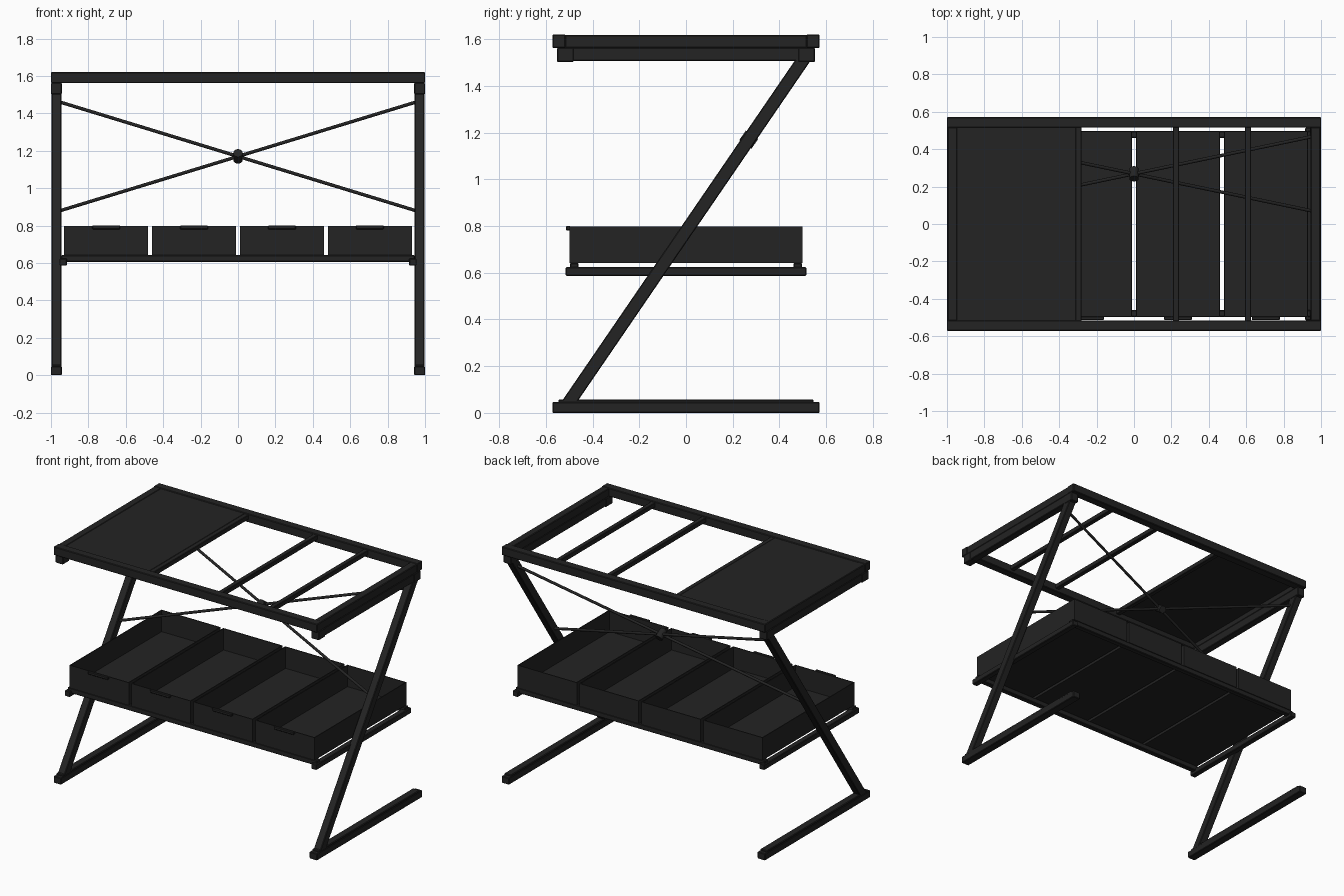
import bpy, bmesh, math
from mathutils import Vector, Matrix

if "Cube" in bpy.data.objects:
    bpy.data.objects.remove(bpy.data.objects["Cube"])


def material(name, v):
    m = bpy.data.materials.new(name)
    m.diffuse_color = (v, v, v, 1)
    m.use_nodes = True
    m.node_tree.nodes["Principled BSDF"].inputs["Base Color"].default_value = m.diffuse_color
    return m


BLACK = material("charcoal black", 0.017)


def finish(name, bm, bevel=0.0):
    if bevel:
        bmesh.ops.bevel(bm, geom=bm.edges[:], offset=bevel, segments=1, affect='EDGES')
    bmesh.ops.recalc_face_normals(bm, faces=bm.faces[:])
    me = bpy.data.meshes.new(name)
    bm.to_mesh(me)
    bm.free()
    me.materials.append(BLACK)
    ob = bpy.data.objects.new(name, me)
    bpy.context.collection.objects.link(ob)
    return ob


def box(name, x, y, z, bevel=0.004):
    bm = bmesh.new()
    bmesh.ops.create_cube(bm, size=1)
    for v in bm.verts:
        for i, (a, b) in enumerate((x, y, z)):
            v.co[i] = a if v.co[i] < 0 else b
    return finish(name, bm, bevel)


def rod(name, a, b, r, sides=12):
    a, b = Vector(a), Vector(b)
    d = b - a
    bm = bmesh.new()
    bmesh.ops.create_cone(bm, cap_ends=True, segments=sides, radius1=r, radius2=r, depth=d.length,
                          matrix=Matrix.Translation((a + b) / 2) @ d.to_track_quat('Z', 'Y').to_matrix().to_4x4())
    ob = finish(name, bm)
    for p in ob.data.polygons:
        p.use_smooth = len(p.vertices) == 4
    return ob


def side(s, a, b):
    return (a, b) if s > 0 else (-b, -a)


def leg_y(z):
    return -0.508 + (z - 0.035) * 1.016 / 1.485


# sloping legs, feet and side bars
SLOPE = Vector((0, 1.016, 1.485)).normalized()
NORMAL = Vector((0, SLOPE.z, -SLOPE.y))
for s, n in ((-1, "left"), (1, "right")):
    xs = side(s, 0.945, 0.997)
    box(n + "_foot", side(s, 0.942, 1.0), (-0.572, 0.572), (0, 0.047))
    box(n + "_foot_top", xs, (-0.546, 0.546), (0.02, 0.057))
    # leg profile cut level at both ends
    h = 0.028 / SLOPE.z
    bm = bmesh.new()
    pts = [(leg_y(z) + k * h, z) for z, k in ((0.03, -1), (0.03, 1), (1.535, 1), (1.535, -1))]
    f = bm.faces.new([bm.verts.new((xs[0], y, z)) for y, z in pts])
    ext = bmesh.ops.extrude_face_region(bm, geom=[f])
    bmesh.ops.translate(bm, vec=(xs[1] - xs[0], 0, 0),
                        verts=[v for v in ext['geom'] if isinstance(v, bmesh.types.BMVert)])
    finish(n + "_leg", bm, 0.004)
    box(n + "_top_bar", xs, (-0.518, 0.518), (1.562, 1.618))
    box(n + "_under_bar", xs, (-0.49, 0.49), (1.507, 1.564))
    for t in (-1, 1):
        box(n + "_under_bar_end", side(s, 0.942, 1.0), side(t, 0.48, 0.552), (1.502, 1.563))
    box(n + "_shelf_runner", side(s, 0.915, 0.955), (-0.515, 0.515), (0.586, 0.624))

# long bars of the top frame and of the shelf
for s, n in ((-1, "front"), (1, "back")):
    box(n + "_top_bar", (-1, 1), side(s, 0.515, 0.572), (1.562, 1.62))
    box(n + "_shelf_rail", (-0.945, 0.945), side(s, 0.46, 0.497), (0.606, 0.642))

# table panel and cross bars
box("table_panel", (-0.95, -0.312), (-0.52, 0.52), (1.598, 1.615), 0.002)
for x in (-0.297, 0.225, 0.61):
    box("cross_bar", (x - 0.016, x + 0.016), (-0.52, 0.52), (1.582, 1.614), 0.003)

# crossed braces lying in the plane of the legs
for s in (-1, 1):
    rod("brace_rod", (-s * 0.95, leg_y(0.88), 0.88), (s * 0.95, leg_y(1.46), 1.46), 0.009)
hub = Vector((0, leg_y(1.17), 1.17))
rod("brace_hub", hub - NORMAL * 0.032, hub + NORMAL * 0.032, 0.025, 24)

# open trays with a front grip
T = 0.008
for i in range(4):
    cx = -0.705 + 0.47 * i
    bm = bmesh.new()
    bmesh.ops.create_cube(bm, size=1)
    for v in bm.verts:
        v.co = (cx + v.co.x * 0.45, v.co.y * 0.996, 0.642 if v.co.z < 0 else 0.797)
    bm.normal_update()
    top = max(bm.faces, key=lambda f: f.normal.z)
    bmesh.ops.inset_region(bm, faces=[top], thickness=T)
    ext = bmesh.ops.extrude_face_region(bm, geom=[top])
    bmesh.ops.translate(bm, vec=(0, 0, 0.642 + T - 0.797),
                        verts=[v for v in ext['geom'] if isinstance(v, bmesh.types.BMVert)])
    if top.is_valid:
        bmesh.ops.delete(bm, geom=[top], context='FACES_ONLY')
    finish("tray", bm)
    box("tray_grip", (cx - 0.075, cx + 0.075), (-0.514, -0.494), (0.78, 0.801), 0.004)
